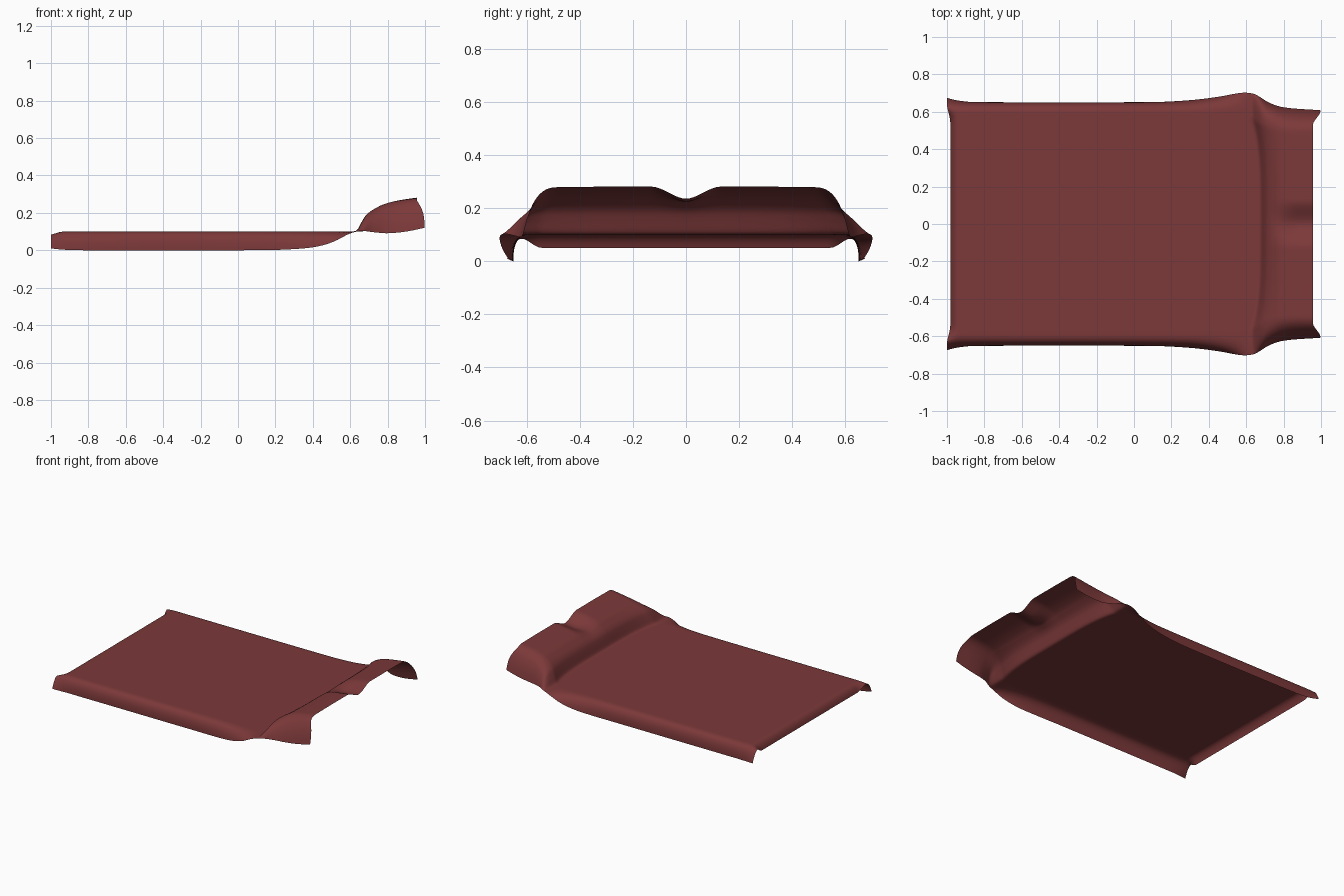
import bpy, bmesh
from mathutils import Vector

if "Cube" in bpy.data.objects:
    bpy.data.objects.remove(bpy.data.objects["Cube"])


def smooth(a, b, x):
    t = max(0.0, min(1.0, (x - a) / (b - a)))
    return t * t * (3 - 2 * t)


def curve(keys, x):
    # smooth (Catmull-Rom slope) interpolation through (x, value) keys
    if x <= keys[0][0]:
        return keys[0][1]
    if x >= keys[-1][0]:
        return keys[-1][1]
    n = len(keys)
    i = max(k for k in range(n - 1) if keys[k][0] <= x)

    def slope(k):
        a, b = keys[max(k - 1, 0)], keys[min(k + 1, n - 1)]
        return (b[1] - a[1]) / (b[0] - a[0])
    (x0, y0), (x1, y1) = keys[i], keys[i + 1]
    h = x1 - x0
    t = (x - x0) / h
    return ((2*t**3 - 3*t*t + 1) * y0 + (t**3 - 2*t*t + t) * h * slope(i)
            + (3*t*t - 2*t**3) * y1 + (t**3 - t*t) * h * slope(i + 1))


# Hem and shoulder lines along the length of the bed
HEM_Y = [(-1, .674), (-.94, .66), (-.86, .652), (.1, .652), (.3, .662), (.45, .68),
         (.55, .698), (.6, .702), (.65, .692), (.72, .65), (.8, .624), (1, .608)]
HEM_Z = [(-1, .01), (-.93, .003), (-.8, 0), (.15, .001), (.35, .01), (.45, .026),
         (.52, .05), (.6, .09), (.66, .103), (.73, .096), (.8, .091), (.9, .1), (1, .12)]
FLAT_Y = [(-1, .59), (.4, .59), (.58, .585), (.75, .5), (1, .49)]
CORNER_Y = [(-1, .642), (-.9, .65), (.3, .655), (.6, .665), (.75, .6), (.85, .58), (1, .575)]
# Pillow rise measured from its front crease
RISE = [(0, 0), (.015, .01), (.03, .05), (.045, .085), (.07, .113),
        (.11, .139), (.17, .158), (.24, .17), (.33, .181)]


def top_z(s, y):
    a = min(abs(y) / .65, 1)
    start = .665 - .085 * a ** 4
    z = .1 + curve(RISE, (s - start) / (1 + .5 * a ** 4))
    # gap between the two pillows
    return z - .045 * smooth(.68, .92, s) * (1 - smooth(0, .13, abs(y)))


def sheet_point(s, v):
    side, t = (1 if v >= 0 else -1), abs(v)
    flat, cy = curve(FLAT_Y, s), curve(CORNER_Y, s)
    if t <= .7:
        y = flat * t / .7
        z = top_z(s, y)
    else:
        # rounded shoulder falling to the hem
        zt = top_z(s, flat)
        p0, c = Vector((flat, zt)), Vector((cy, zt))
        p3 = Vector((curve(HEM_Y, s), curve(HEM_Z, s)))
        p1, p2 = p0.lerp(c, .75), p3.lerp(c, .6)
        k = (t - .7) / .3
        p = p0*(1-k)**3 + p1*3*k*(1-k)**2 + p2*3*k*k*(1-k) + p3*k**3
        y, z = p
    x = s
    # foot end turned down, with flared corners
    if s < -.93:
        q = (-.93 - s) / .07
        fade = 1 - smooth(.54, .645, y)
        z -= .05 * q * q * fade
        x += .018 * q * q * fade
    # head end cut at a slant
    if s > .75:
        end = .957 + .04 * smooth(.53, .605, y)
        x = .75 + (s - .75) * (end - .75) / .25
    return x, side * y, z


# Blanket: one open draped sheet
stations = [-1 + .07 * i / 8 for i in range(8)]
stations += [-.93 + 1.23 * i / 24 for i in range(24)]
stations += [.3 + .25 * i / 14 for i in range(14)]
stations += [.55 + .25 * i / 50 for i in range(50)]
stations += [.8 + .2 * i / 12 for i in range(13)]
COLS = 100

bm = bmesh.new()
rows = [[bm.verts.new(sheet_point(s, -1 + 2 * j / COLS)) for j in range(COLS + 1)]
        for s in stations]
for a, b in zip(rows, rows[1:]):
    for j in range(COLS):
        bm.faces.new((a[j], b[j], b[j + 1], a[j + 1])).smooth = True
mesh = bpy.data.meshes.new("blanket")
bm.to_mesh(mesh)
bm.free()

red = bpy.data.materials.new("dark red cloth")
red.diffuse_color = (.20, .04, .041, 1)
red.use_nodes = True
red.node_tree.nodes["Principled BSDF"].inputs["Base Color"].default_value = red.diffuse_color
mesh.materials.append(red)
blanket = bpy.data.objects.new("blanket", mesh)
bpy.context.collection.objects.link(blanket)
